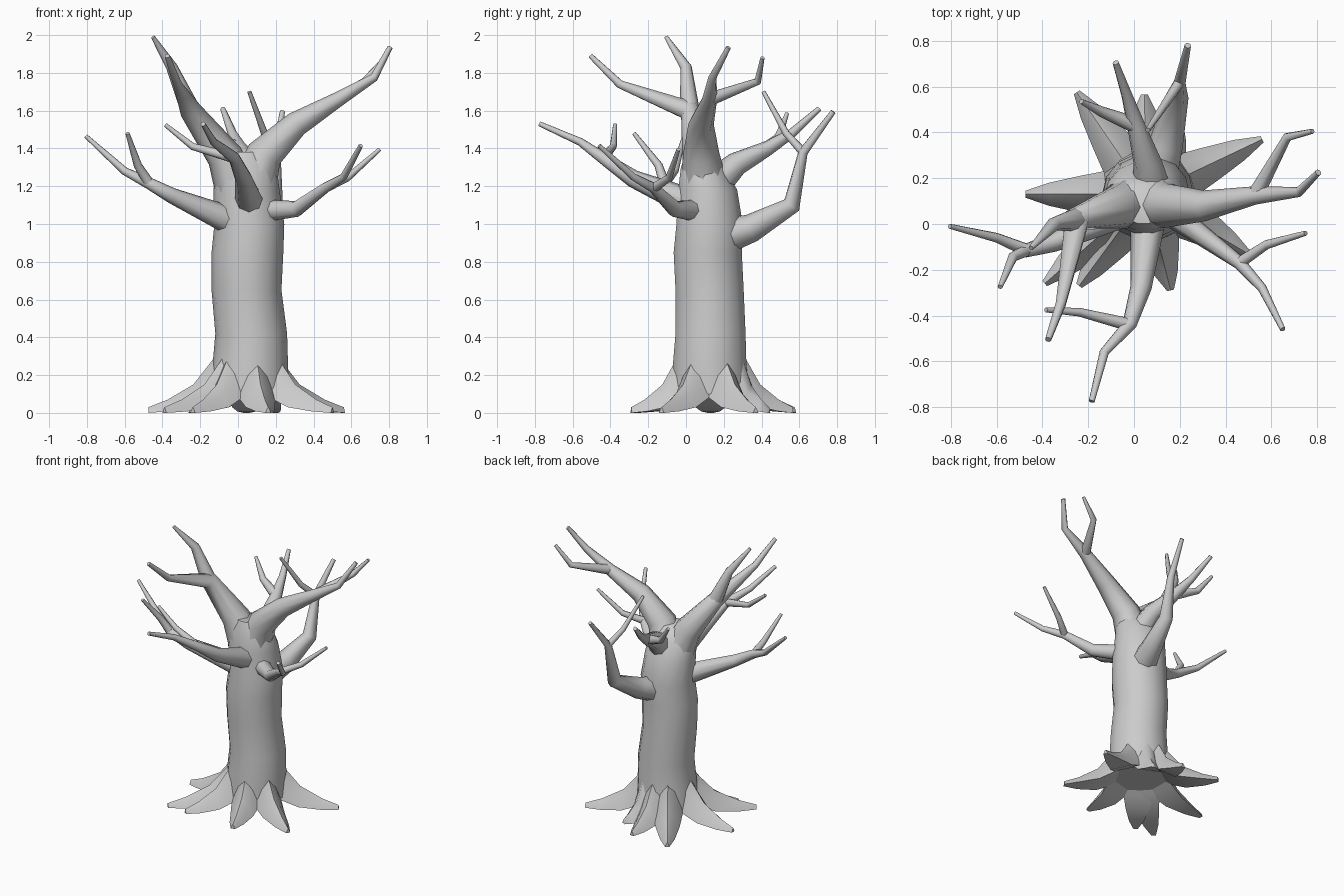
import bpy, bmesh, math
from mathutils import Vector

cube = bpy.data.objects.get("Cube")
if cube:
    bpy.data.objects.remove(cube, do_unlink=True)

bark = bpy.data.materials.new("grey_bark")
bark.use_nodes = True
bark.diffuse_color = (0.6, 0.6, 0.6, 1)
bsdf = bark.node_tree.nodes["Principled BSDF"]
bsdf.inputs["Base Color"].default_value = (0.6, 0.6, 0.6, 1)


def loft(name, rings):
    """Skin a list of point rings into a closed, smooth-shaded object."""
    bm = bmesh.new()
    loops = [[bm.verts.new(p) for p in ring] for ring in rings]
    n = len(loops[0])
    for a, b in zip(loops, loops[1:]):
        for i in range(n):
            j = (i + 1) % n
            bm.faces.new((a[i], a[j], b[j], b[i]))
    bm.faces.new(loops[0][::-1])
    bm.faces.new(loops[-1])
    bmesh.ops.recalc_face_normals(bm, faces=bm.faces[:])
    mesh = bpy.data.meshes.new(name)
    bm.to_mesh(mesh)
    bm.free()
    mesh.materials.append(bark)
    obj = bpy.data.objects.new(name, mesh)
    bpy.context.collection.objects.link(obj)
    bpy.ops.object.select_all(action='DESELECT')
    obj.select_set(True)
    bpy.context.view_layer.objects.active = obj
    bpy.ops.object.shade_smooth_by_angle(angle=math.radians(60))


def tapered(name, pts, start, end, power, sides=8):
    """Bent tube whose radius shrinks along its length; returns the radii."""
    along = [0.0]
    for a, b in zip(pts, pts[1:]):
        along.append(along[-1] + (b - a).length)
    radii = [end + (start - end) * (1 - d / along[-1]) ** power for d in along]
    dirs = [(b - a).normalized() for a, b in zip(pts, pts[1:])]
    tangents = [dirs[0]] + [(a + b).normalized() for a, b in zip(dirs, dirs[1:])] + [dirs[-1]]
    u = tangents[0].orthogonal().normalized()
    rings, prev = [], tangents[0]
    for p, t, r in zip(pts, tangents, radii):
        u = prev.rotation_difference(t) @ u
        v = t.cross(u)
        angles = [2 * math.pi * i / sides for i in range(sides)]
        rings.append([p + r * (math.cos(a) * u + math.sin(a) * v) for a in angles])
        prev = t
    loft(name, rings)
    return radii


def branch(name, start, end, path, joint, fork):
    """A branch, with a thinner fork that leaves it at the given joint."""
    pts = [Vector(p) for p in path]
    radii = tapered(name, pts, start, end, 1.5)
    fork_pts = [pts[joint]] + [Vector(p) for p in fork]
    tapered(name + "_fork", fork_pts, radii[joint] * 0.9, 0.011, 1.0)


# Trunk: slightly waisted column, narrowing into the crotch of the boughs
def trunk_ring(z, cx, cy, rx, ry, sides=14):
    angles = [2 * math.pi * i / sides for i in range(sides)]
    return [(cx + rx * math.cos(a), cy + ry * math.sin(a), z) for a in angles]


loft("trunk", [trunk_ring(0.1, 0.06, 0.13, 0.21, 0.21),
               trunk_ring(0.25, 0.065, 0.125, 0.2, 0.2),
               trunk_ring(0.42, 0.07, 0.13, 0.19, 0.19),
               trunk_ring(0.65, 0.045, 0.125, 0.185, 0.185),
               trunk_ring(0.85, 0.05, 0.115, 0.19, 0.185),
               trunk_ring(1.0, 0.06, 0.125, 0.185, 0.18),
               trunk_ring(1.18, 0.045, 0.115, 0.175, 0.16),
               trunk_ring(1.3, 0.045, 0.09, 0.16, 0.12),
               trunk_ring(1.38, 0.04, 0.08, 0.1, 0.08)])

# Two main boughs that divide the top of the trunk
branch("left_bough", 0.135, 0.014,
       [(0.06, 0.11, 1.12), (0.14, 0.08, 1.37), (0.31, 0.08, 1.53), (0.53, 0.125, 1.66),
        (0.72, 0.14, 1.775), (0.805, 0.225, 1.935)],
       3, [(0.67, 0.38, 1.755), (0.78, 0.405, 1.88)])
branch("right_bough", 0.135, 0.014,
       [(0.03, 0.11, 1.1), (-0.07, 0.075, 1.36), (-0.25, 0.02, 1.6), (-0.32, -0.35, 1.74),
        (-0.375, -0.505, 1.89)],
       2, [(-0.35, 0.0, 1.83), (-0.45, -0.105, 1.99)])

# Smaller branches around the trunk
branch("front_branch", 0.085, 0.013,
       [(0.07, 0.1, 1.08), (0.03, -0.28, 1.24), (-0.02, -0.44, 1.35), (-0.13, -0.56, 1.435),
        (-0.185, -0.775, 1.53)],
       2, [(-0.24, -0.385, 1.41), (-0.385, -0.375, 1.525)])
branch("right_branch", 0.08, 0.011,
       [(0.0, 0.08, 1.0), (-0.35, -0.08, 1.15), (-0.47, -0.115, 1.215), (-0.6, -0.06, 1.28),
        (-0.805, -0.01, 1.465)],
       2, [(-0.53, -0.145, 1.31), (-0.585, -0.275, 1.48)])
branch("left_branch", 0.06, 0.012,
       [(0.14, 0.06, 1.07), (0.31, -0.06, 1.08), (0.46, -0.17, 1.19), (0.56, -0.28, 1.25),
        (0.65, -0.46, 1.415)],
       2, [(0.58, -0.09, 1.245), (0.75, -0.04, 1.395)])
branch("low_back_branch", 0.1, 0.014,
       [(0.08, 0.16, 0.92), (0.14, 0.35, 0.98), (0.19, 0.56, 1.1), (0.2, 0.62, 1.38),
        (0.235, 0.78, 1.595)],
       3, [(0.14, 0.53, 1.48), (0.06, 0.41, 1.7)])
branch("high_back_branch", 0.09, 0.014,
       [(0.08, 0.14, 1.2), (0.06, 0.27, 1.32), (0.01, 0.43, 1.4), (-0.03, 0.56, 1.48),
        (-0.08, 0.705, 1.61)],
       2, [(-0.14, 0.49, 1.46), (-0.23, 0.535, 1.585)])


# Roots: ridged blades that run down the trunk flank and flatten toward the tip
def root_ring(centre, out, r, low, high, half):
    side = Vector((-out.y, out.x, 0))
    section = [(-1, 0), (-0.5, 0.65), (0, 1), (0.5, 0.65), (1, 0)]
    return [centre + out * r + side * half * s + Vector((0, 0, low + (high - low) * h))
            for s, h in section]


centre = Vector((0.055, 0.13, 0))
tips = [(0.56, 0.37), (0.5, -0.13), (0.16, -0.29), (-0.24, -0.27), (-0.39, -0.26),
        (-0.475, 0.13), (-0.25, 0.575), (0.045, 0.565), (0.2, 0.44)]
for n, tip in enumerate(tips, 1):
    out = Vector((*tip, 0)) - centre
    span = out.length - 0.19
    out.normalize()
    loft(f"root_{n}", [root_ring(centre, out, 0.12, 0.12, 0.44, 0.1),
                       root_ring(centre, out, 0.19, 0.08, 0.28, 0.1),
                       root_ring(centre, out, 0.19 + 0.3 * span, 0.03, 0.15, 0.08),
                       root_ring(centre, out, 0.19 + 0.7 * span, 0.008, 0.07, 0.05),
                       root_ring(centre, out, 0.19 + span, 0.0, 0.03, 0.015)])
